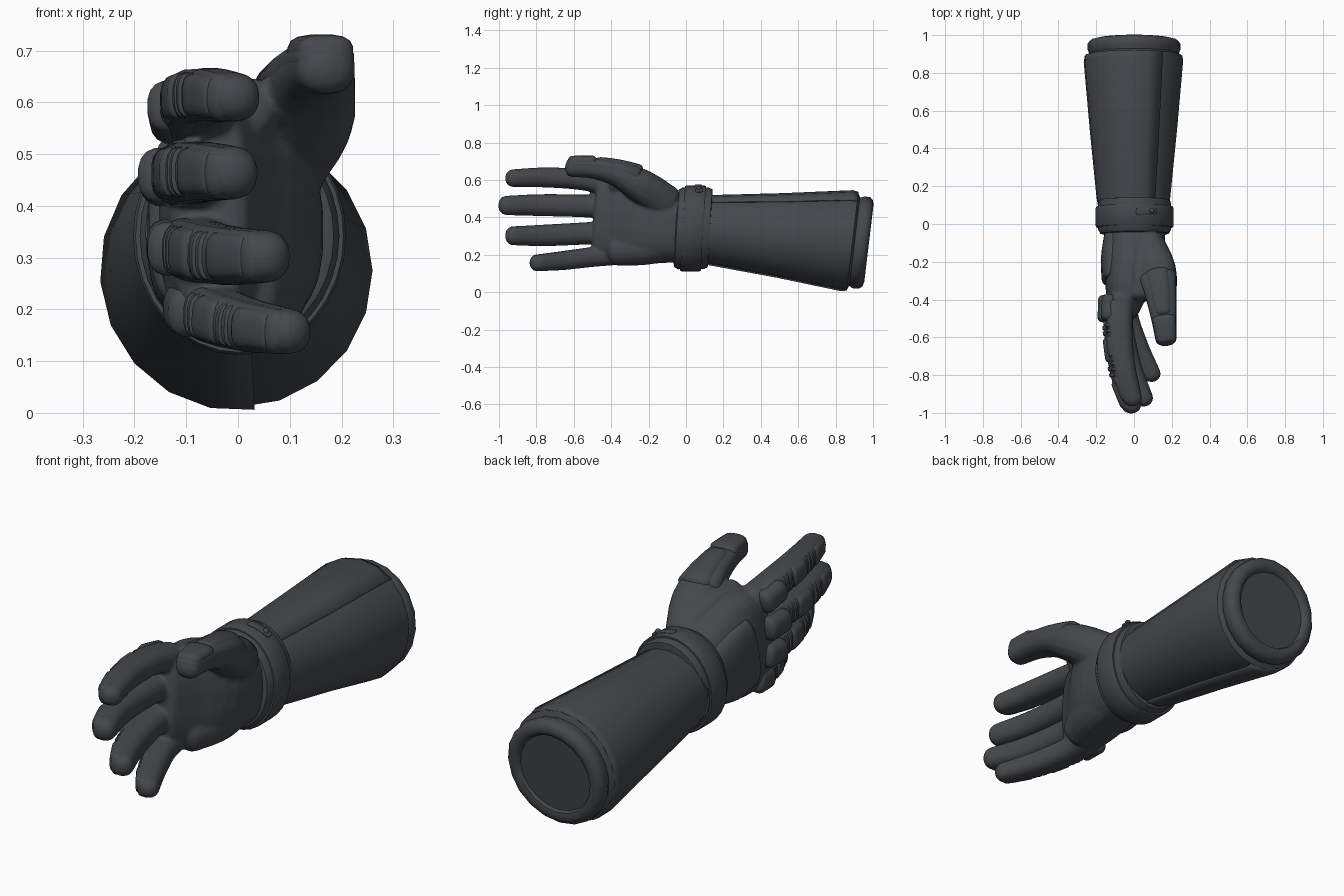
import bpy, bmesh, math
from mathutils import Vector

if "Cube" in bpy.data.objects:
    bpy.data.objects.remove(bpy.data.objects["Cube"])

mat = bpy.data.materials.new("charcoal_fabric")
mat.diffuse_color = (0.058, 0.065, 0.072, 1)
mat.use_nodes = True
mat.node_tree.nodes["Principled BSDF"].inputs["Base Color"].default_value = mat.diffuse_color
Z = Vector((0, 0, 1))


def finish(name, bm, angle=40):
    bmesh.ops.recalc_face_normals(bm, faces=bm.faces)
    me = bpy.data.meshes.new(name)
    bm.to_mesh(me)
    bm.free()
    me.materials.append(mat)
    for f in me.polygons:
        f.use_smooth = True
    me.set_sharp_from_angle(angle=math.radians(angle))
    ob = bpy.data.objects.new(name, me)
    bpy.context.collection.objects.link(ob)
    return ob


def skin(bm, rings, closed=True, caps=True):
    rows = [[bm.verts.new(p) for p in r] for r in rings]
    n = len(rows[0])
    for a, b in zip(rows, rows[1:]):
        for i in range(n if closed else n - 1):
            j = (i + 1) % n
            bm.faces.new((a[i], a[j], b[j], b[i]))
    if caps:
        bm.faces.new(rows[0])
        bm.faces.new(rows[-1])


def sample(path, u):
    """Catmull-Rom point on a path of (x, y, z, half_depth, half_width)."""
    n = len(path) - 1
    i = min(int(u * n), n - 1)
    t = u * n - i
    p = [Vector(path[min(max(k, 0), n)]) for k in range(i - 1, i + 3)]
    if i == 0:
        p[0] = 2 * p[1] - p[2]
    if i == n - 1:
        p[3] = 2 * p[2] - p[1]
    return 0.5 * (2 * p[1] + (p[2] - p[0]) * t + (2 * p[0] - 5 * p[1] + 4 * p[2] - p[3]) * t * t
                  + (3 * p[1] - p[0] - 3 * p[2] + p[3]) * t ** 3)


def frame(path, u):
    s = sample(path, u)
    d = sample(path, min(u + .02, 1)) - sample(path, max(u - .02, 0))
    t = Vector(d[:3]).normalized()
    side = t.cross(Z).normalized()
    return Vector(s[:3]), t, side, side.cross(t), s[3], s[4]


def tube(bm, path, cap=.03, n=16, power=2.0, steps=12):
    """Closed tube with rounded ends and superelliptic section."""
    def ring(f, k, shift):
        c, t, side, up, a, b = f
        out = []
        for i in range(n):
            q = 2 * math.pi * (i + .5) / n
            cs, sn = math.cos(q), math.sin(q)
            x = math.copysign(abs(cs) ** (2 / power), cs)
            y = math.copysign(abs(sn) ** (2 / power), sn)
            out.append(c + t * shift + side * a * k * x + up * b * k * y)
        return out
    f0, f1 = frame(path, 0), frame(path, 1)
    th = [math.radians(d) for d in (25, 50, 75)]
    rings = [ring(f0, math.cos(q), -cap * math.sin(q)) for q in reversed(th)]
    rings += [ring(frame(path, i / steps), 1, 0) for i in range(steps + 1)]
    rings += [ring(f1, math.cos(q), cap * math.sin(q)) for q in th]
    skin(bm, rings)


def plate(name, path, u0, u1, lift, thick, wide, on_top=False, cap=.012, power=3):
    """Armour pad riding on the back (or top) of a finger path."""
    pts = []
    for k in range(4):
        c, t, side, up, a, b = frame(path, u0 + (u1 - u0) * k / 3)
        if on_top:
            pts.append((*(c + up * b * lift), a * wide, b * thick))
        else:
            pts.append((*(c + side * a * lift), a * thick, b * wide))
    bm = bmesh.new()
    tube(bm, pts, cap, 16, power, 4)
    return finish(name, bm)


def oval(y, cx, cz, rx, rz, tilt=0, n=16, a0=0, a1=360, closed=True):
    out = []
    for i in range(n if closed else n + 1):
        q = math.radians(a0 + (a1 - a0) * i / n)
        z = rz * math.sin(q)
        out.append((cx + rx * math.cos(q), y + tilt * z, cz + z))
    return out


# hand paths: wrist end to tip
fingers = {
    "index": [(-.068, -.40, .572, .068, .062), (-.074, -.55, .602, .066, .057), (-.052, -.75, .614, .06, .054), (-.006, -.925, .610, .05, .048)],
    "middle": [(-.084, -.40, .453, .07, .063), (-.088, -.56, .462, .068, .061), (-.065, -.78, .466, .06, .059), (-.010, -.962, .464, .05, .052)],
    "ring": [(-.075, -.40, .322, .068, .062), (-.068, -.55, .314, .066, .06), (-.018, -.76, .304, .06, .058), (.055, -.925, .302, .048, .051)],
    "little": [(-.052, -.37, .203, .062, .058), (-.034, -.50, .189, .06, .054), (.026, -.66, .169, .056, .051), (.097, -.795, .157, .046, .045)],
}
thumb = [(.075, -.10, .475, .085, .095), (.118, -.24, .567, .105, .092), (.142, -.37, .633, .086, .068), (.158, -.50, .662, .068, .054), (.170, -.612, .666, .057, .05)]
palm = [(.0, .08, .34, .15, .18), (.01, -.06, .345, .155, .188), (.0, -.20, .365, .155, .22), (-.035, -.34, .385, .12, .24), (-.055, -.47, .395, .075, .215)]
heel = [(.05, -.08, .27, .09, .10), (.045, -.22, .24, .09, .095), (.01, -.37, .225, .075, .085)]
web = [(.05, -.12, .50, .06, .08), (.03, -.25, .555, .06, .08), (.02, -.38, .59, .055, .06)]

# soft hand: overlapping volumes fused into one skin
bm = bmesh.new()
tube(bm, palm, .025, 24, 2.5)
tube(bm, heel, .05)
tube(bm, web, .03)
tube(bm, thumb, .035, 16, 2.3)
for path in fingers.values():
    tube(bm, path, .042, 16, 2.3)
hand = finish("glove_hand", bm, 180)
rm = hand.modifiers.new("fuse", 'REMESH')
rm.mode = 'VOXEL'
rm.voxel_size = .0075
rm.use_smooth_shade = True
sm = hand.modifiers.new("soften", 'SMOOTH')
sm.factor = .5
sm.iterations = 8

# finger armour: backing strip, knuckle, pads and joint ribs
for f, path in fingers.items():
    plate(f + "_backing", path, .06, .99, .44, .66, .97, cap=.034, power=2.4)
    plate(f + "_knuckle", path, .0, .22, .90, .62, .86, cap=.024, power=2.4)
    for k, (a, b) in enumerate([(.42, .56), (.76, .97)]):
        plate(f"{f}_pad_{k}", path, a, b, .62, .60, .84, cap=.018)
    for k, u in enumerate([.31, .36, .63, .68]):
        plate(f"{f}_rib_{k}", path, u - .012, u + .012, .58, .58, .84, cap=.007)

# thumb armour
plate("thumb_base_pad", thumb, .34, .68, .62, .55, .66, True, .03, 2.6)
plate("thumb_tip_pad", thumb, .76, .99, .60, .68, .94, True, .025)
plate("thumb_backing", thumb, .35, .99, .35, .7, .98, True, .034, 2.5)

# pad on the back of the hand
bm = bmesh.new()
tube(bm, [(-.10, -.07, .345, .06, .14), (-.112, -.18, .36, .063, .165), (-.118, -.29, .38, .054, .165)], .03, 24, 2.6)
finish("back_of_hand_pad", bm)

# wrist strap: soft edge ring plus a raised band
for name, prof in {
    "wrist_edge": [(-.055, .165, .19), (-.05, .182, .207), (-.03, .193, .219), (.11, .193, .217), (.128, .186, .209), (.13, .165, .19)],
    "wrist_strap": [(-.018, .18, .2), (-.018, .201, .225), (-.01, .206, .23), (.085, .206, .23), (.093, .201, .225), (.093, .18, .2)],
}.items():
    bm = bmesh.new()
    skin(bm, [oval(y, .003, .342, rx, rz, .06, 32) for y, rx, rz in prof])
    finish(name, bm)

# strap buckle: tab and stud on the thumb side
bm = bmesh.new()
tube(bm, [(.02, .065, .57, .02, .007), (.06, .067, .562, .02, .007), (.11, .07, .541, .02, .007)], .01, 12, 3, 6)
finish("strap_tab", bm)
bm = bmesh.new()
bmesh.ops.create_uvsphere(bm, u_segments=12, v_segments=8, radius=.014)
bmesh.ops.translate(bm, verts=bm.verts, vec=(.095, .07, .554))
finish("strap_stud", bm)

# flared cuff, stepping in to a padded rim with a recessed end
cuff = [(.09, .335, .165, .165), (.10, .332, .187, .18), (.14, .33, .192, .183), (.5, .303, .228, .22),
        (.86, .275, .26, .264), (.89, .272, .257, .26), (.902, .271, .236, .236),
        (.91, .268, .24, .24), (.925, .266, .247, .246), (.955, .264, .246, .245), (.972, .263, .231, .23),
        (.978, .262, .207, .206), (.972, .262, .187, .186), (.957, .262, .18, .179)]
lean = lambda y: .12 * max(0, min(1, (y - .14) / .7))
bm = bmesh.new()
skin(bm, [oval(y, 0, cz, rx, rz, lean(y), 20) for y, cz, rx, rz in cuff])
finish("cuff", bm, 50)

# outer cuff shell wrapping the back side, ending in two long seams
bm = bmesh.new()
skin(bm, [oval(y, 0, cz, rx + e, rz + e, lean(y), 12, 55, 277, False)
          for (y, cz, rx, rz), e in zip(cuff[1:6], (.001, .003, .003, .003, .001))], False, False)
shell = finish("cuff_shell", bm, 50)
so = shell.modifiers.new("thickness", 'SOLIDIFY')
so.thickness = .008
so.offset = 0
